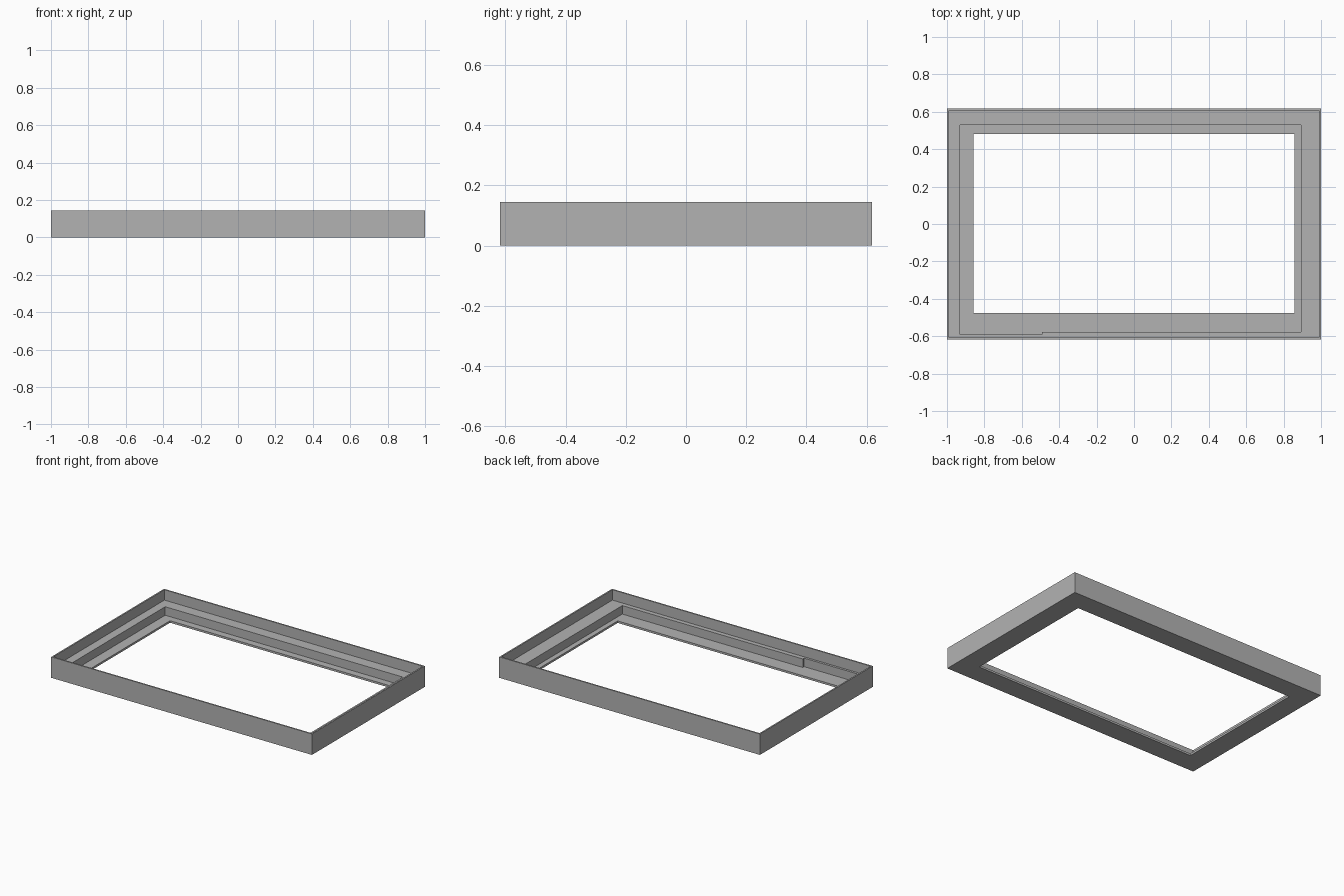
import bpy
import bmesh

cube = bpy.data.objects.get("Cube")
if cube:
    bpy.data.objects.remove(cube, do_unlink=True)

grey = bpy.data.materials.new("grey")
grey.use_nodes = True
colour = (0.45, 0.45, 0.45, 1)
grey.diffuse_color = colour
grey.node_tree.nodes["Principled BSDF"].inputs["Base Color"].default_value = colour


def loft(name, rings, closed):
    """Join rectangles (x0, x1, y0, y1, z) in order; closed makes a hollow frame."""
    bm = bmesh.new()
    loops = [[bm.verts.new((x, y, z)) for x, y in ((x0, y0), (x1, y0), (x1, y1), (x0, y1))]
             for x0, x1, y0, y1, z in rings]
    following = loops[1:] + (loops[:1] if closed else [])
    for a, b in zip(loops, following):
        for i in range(4):
            j = (i + 1) % 4
            bm.faces.new((a[i], a[j], b[j], b[i]))
    if not closed:
        bm.faces.new(loops[0])
        bm.faces.new(loops[-1])
    bmesh.ops.recalc_face_normals(bm, faces=bm.faces)
    mesh = bpy.data.meshes.new(name)
    bm.to_mesh(mesh)
    bm.free()
    mesh.materials.append(grey)
    obj = bpy.data.objects.new(name, mesh)
    bpy.context.collection.objects.link(obj)
    return obj


# Outlines and levels
outer = (-1, 1, -0.618, 0.618)
rim = (-0.99, 0.99, -0.608, 0.608)
recess = (-0.93, 0.893, -0.592, 0.53)
opening = (-0.858, 0.858, -0.477, 0.481)
top, ledge, lip = 0.145, 0.073, 0.014

# Stepped frame: outer wall, thin rim, ledge, recess and bottom lip
loft("bezel_frame", [outer + (0,), outer + (top,), rim + (top,), rim + (ledge,),
                     recess + (ledge,), recess + (lip,), opening + (lip,), opening + (0,)], True)

# Thickening of the front recess wall, which leaves a shallow notch beside it
pad = (-0.492, recess[1], recess[2], -0.577)
loft("front_ledge_pad", [pad + (lip,), pad + (ledge,)], False)
